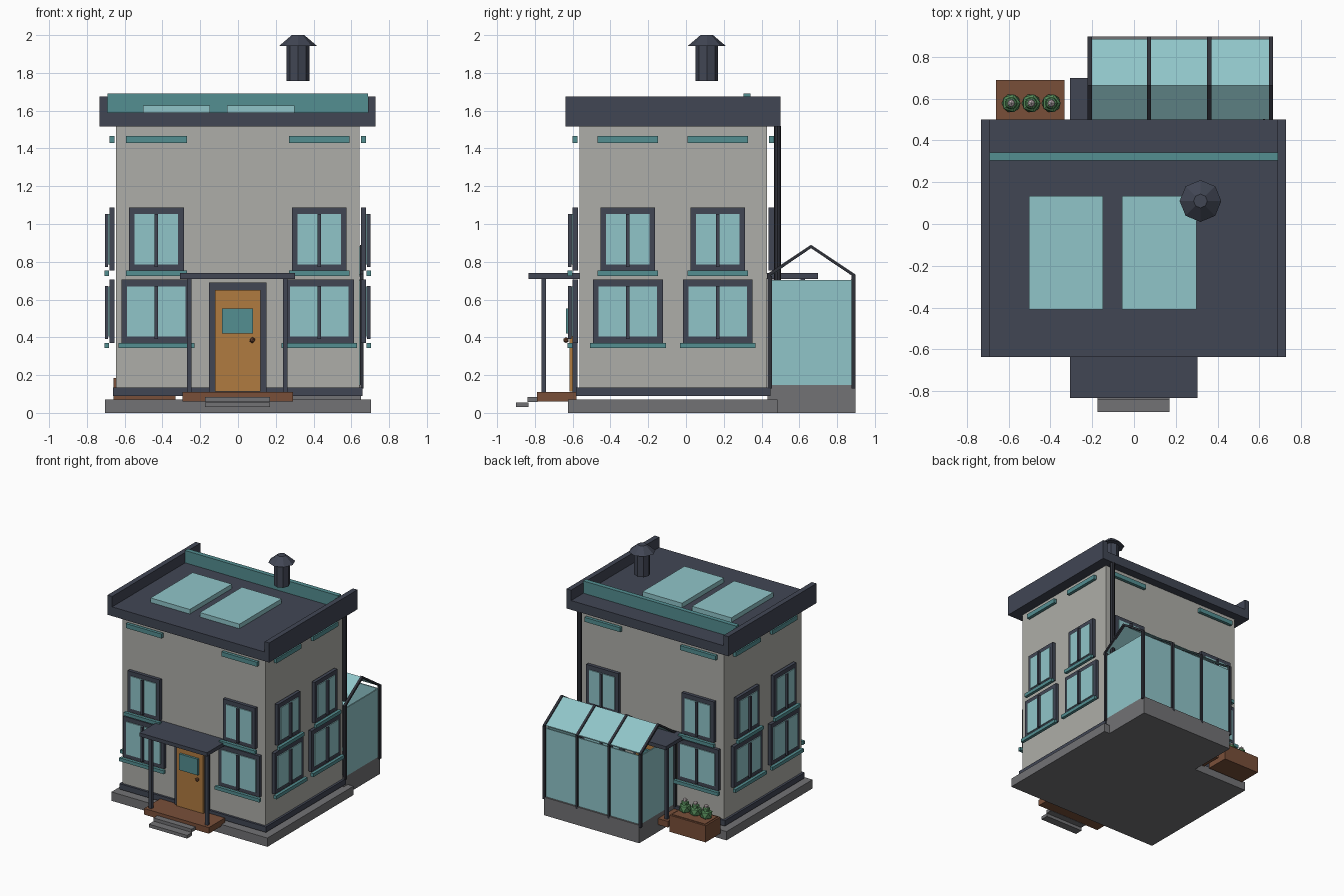
import bpy, bmesh, math
from mathutils import Vector

if "Cube" in bpy.data.objects:
    bpy.data.objects.remove(bpy.data.objects["Cube"])


def mat(name, r, g, b):
    m = bpy.data.materials.new(name)
    lin = [((c / 255 + 0.055) / 1.055) ** 2.4 for c in (r, g, b)]
    m.diffuse_color = (*lin, 1)
    m.use_nodes = True
    m.node_tree.nodes["Principled BSDF"].inputs["Base Color"].default_value = m.diffuse_color
    return m


WALL = mat("plaster grey", 174, 174, 168)
TRIM = mat("slate trim", 65, 70, 84)
METAL = mat("dark metal", 47, 49, 57)
GLASS = mat("pale glass", 144, 197, 201)
TEAL = mat("teal", 83, 142, 145)
STONE = mat("stone grey", 114, 114, 117)
WOOD = mat("brown wood", 121, 79, 57)
DOOR = mat("orange wood", 176, 123, 64)
LEAF = mat("leaf green", 86, 140, 90)
FLOWER = mat("pale flower", 190, 178, 180)


def finish(name, bm, m):
    me = bpy.data.meshes.new(name)
    bmesh.ops.recalc_face_normals(bm, faces=bm.faces)
    bm.to_mesh(me)
    bm.free()
    me.materials.append(m)
    ob = bpy.data.objects.new(name, me)
    bpy.context.collection.objects.link(ob)
    return ob


def box(name, m, x0, x1, y0, y1, z0, z1):
    bm = bmesh.new()
    bmesh.ops.create_cube(bm, size=1)
    for v in bm.verts:
        v.co = Vector(((x0 + x1) / 2 + v.co.x * (x1 - x0),
                       (y0 + y1) / 2 + v.co.y * (y1 - y0),
                       (z0 + z1) / 2 + v.co.z * (z1 - z0)))
    return finish(name, bm, m)


def cone(name, m, x, y, z0, z1, r0, r1, n=8):
    bm = bmesh.new()
    bmesh.ops.create_cone(bm, cap_ends=True, segments=n, radius1=r0, radius2=r1, depth=z1 - z0)
    bmesh.ops.translate(bm, verts=bm.verts, vec=(x, y, (z0 + z1) / 2))
    return finish(name, bm, m)


def ball(name, m, x, y, z, r):
    bm = bmesh.new()
    bmesh.ops.create_icosphere(bm, subdivisions=1, radius=r)
    bmesh.ops.translate(bm, verts=bm.verts, vec=(x, y, z))
    return finish(name, bm, m)


def extrude_x(name, m, pts, x0, x1):
    # closed y-z profile swept along x
    bm = bmesh.new()
    f = bm.faces.new([bm.verts.new((x0, y, z)) for y, z in pts])
    r = bmesh.ops.extrude_face_region(bm, geom=[f])
    vs = [e for e in r["geom"] if isinstance(e, bmesh.types.BMVert)]
    bmesh.ops.translate(bm, verts=vs, vec=(x1 - x0, 0, 0))
    return finish(name, bm, m)


# wall planes and a box helper in wall coordinates (u along, d outward)
PLANE = {"front": -0.565, "back": 0.43, "left": -0.645, "right": 0.642}


def on_wall(side, name, m, u0, u1, d0, d1, z0, z1):
    p, s = PLANE[side], 1 if PLANE[side] > 0 else -1
    a, b = sorted((p + s * d0, p + s * d1))
    if side in ("front", "back"):
        return box(side + "_" + name, m, u0, u1, a, b, z0, z1)
    return box(side + "_" + name, m, a, b, u0, u1, z0, z1)


def window(side, level, u, w, z0, z1):
    n = level + "_window_"
    on_wall(side, n + "frame", TRIM, u - w, u + w, 0.008, 0.035, z0, z1)
    on_wall(side, n + "glass", GLASS, u - w + 0.03, u + w - 0.03, 0.033, 0.042, z0 + 0.033, z1 - 0.035)
    on_wall(side, n + "mullion", TRIM, u - 0.009, u + 0.009, 0.042, 0.06, z0 + 0.02, z1 - 0.033)
    on_wall(side, n + "sill", TEAL, u - w - 0.016, u + w + 0.016, 0.037, 0.062, z0 - 0.028, z0)


# house shell
box("foundation", STONE, -0.705, 0.703, -0.625, 0.485, 0, 0.072)
box("house_walls", WALL, -0.645, 0.642, -0.565, 0.43, 0.09, 1.52)
box("base_trim", TRIM, -0.663, 0.66, -0.583, 0.447, 0.09, 0.135)

# windows and vent bars on all four walls
for side, centres in (("front", (-0.432, 0.43)), ("back", (-0.432, 0.43)),
                      ("left", (-0.308, 0.168)), ("right", (-0.308, 0.168))):
    for u in centres:
        window(side, "upper", u, 0.145, 0.753, 1.087)
        window(side, "lower", u, 0.185, 0.371, 0.705)
        on_wall(side, "vent_bar", TEAL, u - 0.161, u + 0.161, 0.01, 0.035, 1.43, 1.466)

# roof, parapets, skylights and chimney
box("roof_slab", TRIM, -0.732, 0.728, -0.637, 0.5, 1.515, 1.59)
for x0, x1 in ((-0.732, -0.69), (0.687, 0.728)):
    box("side_parapet", TRIM, x0, x1, -0.637, 0.5, 1.515, 1.675)
box("roof_screen", TEAL, -0.692, 0.689, 0.305, 0.342, 1.59, 1.69)
for x0, x1 in ((-0.502, -0.148), (-0.057, 0.3)):
    box("roof_panel", GLASS, x0, x1, -0.41, 0.133, 1.59, 1.627)
cone("chimney_pipe", TRIM, 0.318, 0.11, 1.757, 1.95, 0.06, 0.06)
cone("chimney_cap", TRIM, 0.318, 0.11, 1.943, 2.0, 0.1, 0.033)
cone("downpipe", METAL, 0.622, 0.485, 0.1, 1.52, 0.018, 0.018)

# front and back doors with porches
for side in ("front", "back"):
    on_wall(side, "door_frame", TRIM, -0.154, 0.15, 0.01, 0.035, 0.11, 0.69)
    on_wall(side, "door", DOOR, -0.122, 0.118, 0.035, 0.052, 0.112, 0.65)
    on_wall(side, "door_window", TEAL, -0.086, 0.08, 0.052, 0.07, 0.42, 0.552)
    s = -1 if side == "front" else 1
    ball(side + "_door_knob", WOOD, 0.076, PLANE[side] + s * 0.07, 0.385, 0.016)
    on_wall(side, "porch_floor", WOOD, -0.295, 0.29, 0.015, 0.225, 0.06, 0.11)
    on_wall(side, "porch_roof", TRIM, -0.307, 0.303, 0.0, 0.268, 0.71, 0.74)
    for u in (-0.258, 0.25):
        on_wall(side, "porch_post", TRIM, u - 0.013, u + 0.013, 0.175, 0.2, 0.11, 0.71)
on_wall("front", "upper_step", STONE, -0.175, 0.17, 0.22, 0.275, 0.058, 0.084)
on_wall("front", "lower_step", STONE, -0.175, 0.17, 0.27, 0.335, 0.03, 0.056)

# greenhouse
X0, X1, Y0, Y1 = -0.205, 0.652, 0.432, 0.897
box("greenhouse_base", STONE, X0, X1, Y0, Y1, 0, 0.147)
box("greenhouse_back_glass", GLASS, X0, X1, 0.873, 0.883, 0.147, 0.705)
for x in (X0, X1 - 0.01):
    box("greenhouse_end_glass", GLASS, x, x + 0.01, 0.445, 0.88, 0.147, 0.703)
for y0, y1 in ((0.445, 0.662), (0.885, 0.662)):
    extrude_x("greenhouse_roof_glass", GLASS,
              [(y0, 0.723), (y1, 0.874), (y1, 0.882), (y0, 0.731)], X0, X1)
for x in (-0.212, 0.072, 0.36, 0.655):
    a, b = x - 0.01, x + 0.01
    for y in (0.432, 0.876):
        box("greenhouse_post", METAL, a, b, y, y + 0.022, 0.13, 0.725)
    extrude_x("greenhouse_rafter", METAL,
              [(0.43, 0.715), (0.662, 0.872), (0.895, 0.715),
               (0.898, 0.732), (0.662, 0.89), (0.43, 0.735)], a, b)

# planter with three flowering plants
box("planter_box", WOOD, -0.66, -0.332, 0.5, 0.69, 0.05, 0.185)
box("planter_soil", WOOD, -0.645, -0.347, 0.515, 0.675, 0.18, 0.19)
for x in (-0.588, -0.492, -0.396):
    ball("plant", LEAF, x, 0.578, 0.22, 0.05)
    ball("plant_top", LEAF, x, 0.578, 0.255, 0.033)
    ball("flower", FLOWER, x, 0.578, 0.282, 0.02)
